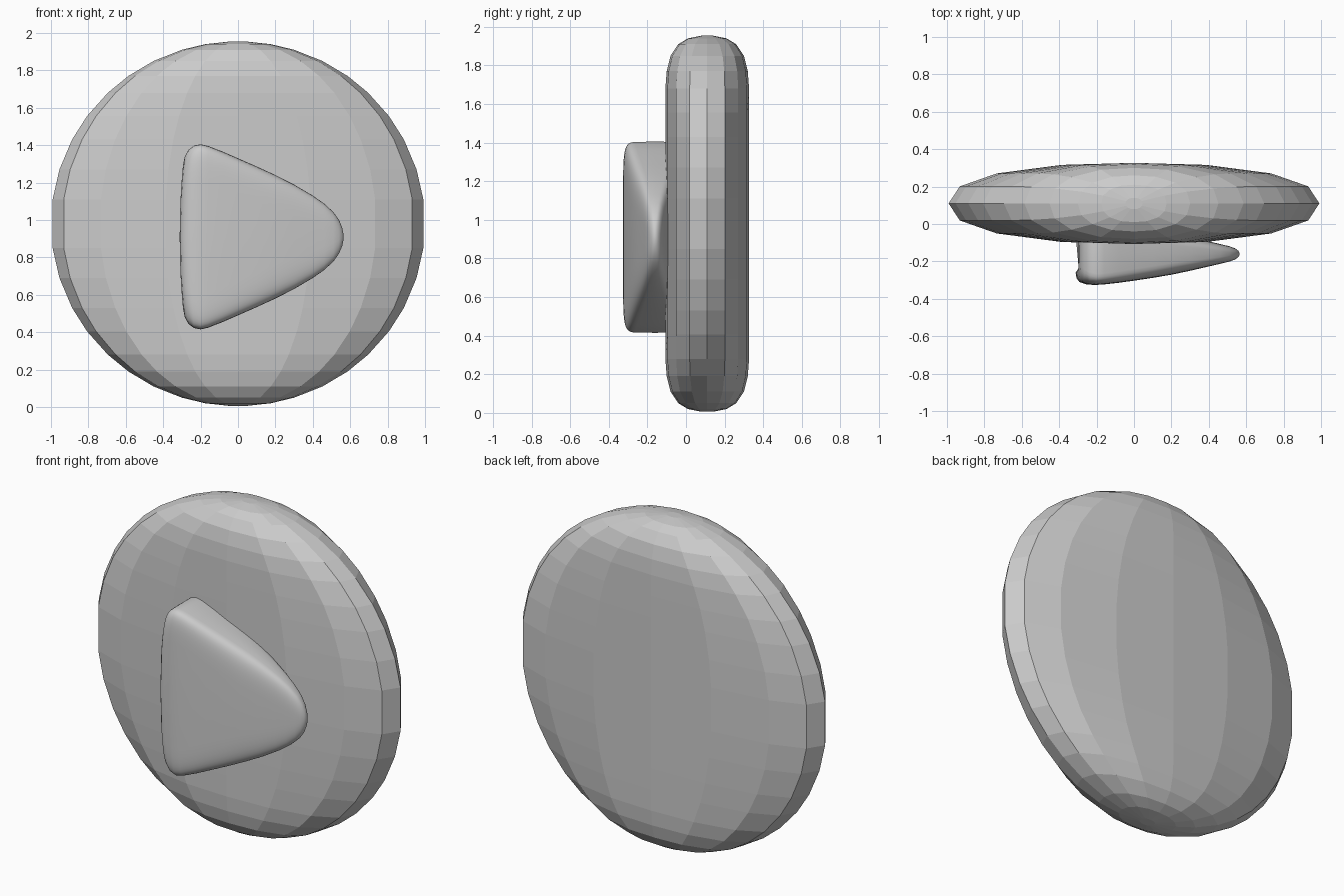
import bpy, bmesh
from math import sin, cos, pi, sqrt

if "Cube" in bpy.data.objects:
    bpy.data.objects.remove(bpy.data.objects["Cube"])


def loft(name, rings, smooth=False):
    """Skin a list of equal-length point rings and cap both ends."""
    bm = bmesh.new()
    vs = [[bm.verts.new(p) for p in ring] for ring in rings]
    n = len(vs[0])
    for a, b in zip(vs, vs[1:]):
        for i in range(n):
            j = (i + 1) % n
            bm.faces.new((a[i], a[j], b[j], b[i]))
    bm.faces.new(vs[0][::-1])
    bm.faces.new(vs[-1])
    bmesh.ops.recalc_face_normals(bm, faces=bm.faces)
    me = bpy.data.meshes.new(name)
    bm.to_mesh(me)
    bm.free()
    for p in me.polygons:
        p.use_smooth = smooth
    ob = bpy.data.objects.new(name, me)
    bpy.context.collection.objects.link(ob)
    return ob


# Round disc: stacked 16-sided lens sections, width follows a circle,
# depth stays constant and rounds off at top and bottom
CZ, RZ, CY = 0.98, 0.975, 0.11
quarter = [(1, 0), (0.94, 0.42), (0.74, 0.74), (0.39, 0.95), (0, 1)]
half = quarter + [(-x, y) for x, y in quarter[-2::-1]]
section = half + [(x, -y) for x, y in half[-2:0:-1]]
lower = [(0.006, 0.03), (0.02, 0.10), (0.05, 0.15), (0.11, 0.19), (0.19, 0.21),
         (0.28, 0.217), (0.405, 0.217), (0.53, 0.217), (0.69, 0.217), (0.85, 0.217)]
levels = lower + [(2 * CZ - z, d) for z, d in lower[::-1]]
rings = []
for z, d in levels:
    w = sqrt(1 - ((z - CZ) / RZ) ** 2)
    rings.append([(w * x, CY + d * y, z) for x, y in section])
loft("disc", rings)

# Rounded wedge on the front: superellipse sections tapering to the nose
# x, half height, half depth, squareness, bow of the left side
stations = [(-0.282, 0.385, 0.10, 5, 0.03), (-0.277, 0.43, 0.13, 6, 0.03),
            (-0.262, 0.465, 0.15, 7, 0.03), (-0.235, 0.488, 0.163, 8, 0.02),
            (-0.20, 0.495, 0.166, 9, 0.01), (-0.16, 0.486, 0.163, 9, 0),
            (-0.08, 0.455, 0.154, 8, 0), (0.0, 0.42, 0.143, 7, 0),
            (0.1, 0.376, 0.128, 6, 0), (0.2, 0.33, 0.111, 5, 0),
            (0.3, 0.279, 0.09, 4.5, 0), (0.4, 0.22, 0.067, 4, 0),
            (0.46, 0.178, 0.053, 3.5, 0), (0.51, 0.132, 0.041, 3, 0),
            (0.54, 0.09, 0.03, 2.5, 0), (0.557, 0.05, 0.018, 2, 0),
            (0.564, 0.015, 0.006, 2, 0)]


def power(v, e):
    return abs(v) ** e * (1 if v >= 0 else -1)


rings = []
for x, h, d, n, bow in stations:
    ring = []
    for i in range(48):
        a = 2 * pi * i / 48
        y, t = power(cos(a), 2 / n), power(sin(a), 2 / n)
        ring.append((x - bow * (1 - (t * h / 0.495) ** 2), -0.16 + d * y, 0.91 + h * t))
    rings.append(ring)
loft("wedge", rings, smooth=True)
